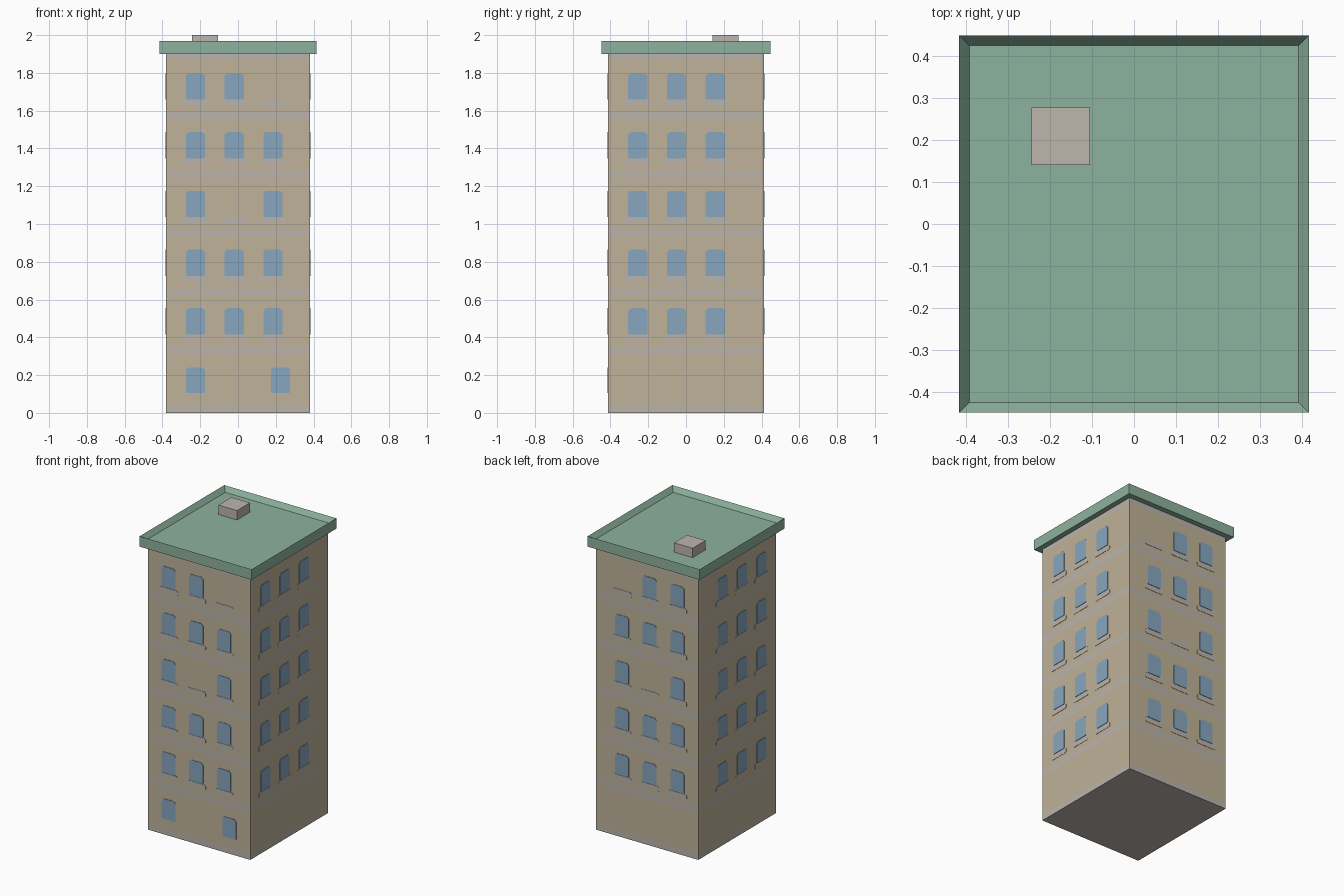
import bpy, bmesh
from mathutils import Matrix, Vector

cube = bpy.data.objects.get("Cube")
if cube:
    bpy.data.objects.remove(cube, do_unlink=True)


def material(name, rgb):
    lin = [((c / 255 + 0.055) / 1.055) ** 2.4 for c in rgb] + [1]
    m = bpy.data.materials.new(name)
    m.use_nodes = True
    m.diffuse_color = lin
    m.node_tree.nodes["Principled BSDF"].inputs["Base Color"].default_value = lin
    return m


TAN = material("tan wall", (191, 178, 152))
GREY = material("pale grey trim", (186, 180, 172))
BLUE = material("blue glass", (135, 166, 190))
GREEN = material("green roof", (141, 178, 158))
VENT = material("warm grey vent", (189, 182, 174))

HALF_X, HALF_Y, WALL_TOP = 0.38, 0.412, 1.9
PITCH, FLOORS, BAND = 0.311, 6, 0.035


def finish(bm, name, mats):
    bmesh.ops.recalc_face_normals(bm, faces=bm.faces)
    mesh = bpy.data.meshes.new(name)
    bm.to_mesh(mesh)
    bm.free()
    for m in mats:
        mesh.materials.append(m)
    ob = bpy.data.objects.new(name, mesh)
    bpy.context.collection.objects.link(ob)
    return ob


def box(lo, hi):
    bm = bmesh.new()
    lo, hi = Vector(lo), Vector(hi)
    size = Matrix.Diagonal((*(hi - lo), 1))
    bmesh.ops.create_cube(bm, size=1, matrix=Matrix.Translation((lo + hi) / 2) @ size)
    return bm


# Walls, cut at each floor line so the trim bands are faces of the block
bm = box((-HALF_X, -HALF_Y, 0), (HALF_X, HALF_Y, WALL_TOP))
bands = [(i * PITCH, i * PITCH + BAND) for i in range(FLOORS)] + [(WALL_TOP - 0.03, WALL_TOP)]
for z in [z for pair in bands for z in pair if 0 < z < WALL_TOP]:
    bmesh.ops.bisect_plane(bm, geom=bm.verts[:] + bm.edges[:] + bm.faces[:],
                           plane_co=(0, 0, z), plane_no=(0, 0, 1))
for f in bm.faces:
    z = f.calc_center_median().z
    f.material_index = int(any(a <= z <= b for a, b in bands))
finish(bm, "walls", [TAN, GREY])

# Roof slab with a raised parapet rim
bm = box((-0.415, -0.448, WALL_TOP), (0.415, 0.448, 1.97))
bm.normal_update()
top = max(bm.faces, key=lambda f: f.calc_center_median().z)
bmesh.ops.inset_region(bm, faces=[top], thickness=0.034)
bmesh.ops.translate(bm, verts=top.verts, vec=(0, 0, -0.033))
finish(bm, "roof", [GREEN])

# Roof vent
finish(box((-0.243, 0.14, 1.93), (-0.105, 0.277, 2)), "roof_vent", [VENT])


def outline(u, z, w, h, top_cut, low_cut):
    """Rectangle with clipped corners, half width w, bottom at z."""
    half = [(w - low_cut, z), (w, z + low_cut), (w, z + h - top_cut), (w - top_cut, z + h)]
    return [(u + a, b) for a, b in half] + [(u - a, b) for a, b in reversed(half)]


def add_plate(bm, points, side, thick=0.003):
    """Thin plate on a wall; side is an axis letter with a sign."""
    axis, sign = side
    def place(u, z, out):
        return (u, sign * (HALF_Y + out), z) if axis == "y" else (sign * (HALF_X + out), u, z)
    inner = [bm.verts.new(place(u, z, -0.002)) for u, z in points]
    outer = [bm.verts.new(place(u, z, thick)) for u, z in points]
    bm.faces.new(outer)
    bm.faces.new(inner[::-1])
    for i in range(len(points)):
        j = (i + 1) % len(points)
        bm.faces.new((inner[i], inner[j], outer[j], outer[i]))


# Windows and sills on all four walls
SIDES = {"front": ("y", -1), "back": ("y", 1), "left": ("x", 1), "right": ("x", -1)}
for name, side in SIDES.items():
    on_end = side[0] == "y"
    columns = (-0.225, -0.02, 0.185) if on_end else (-0.255, -0.05, 0.155)
    blank = {(5, 2), (3, 1)} if on_end else set()
    glass, sills = bmesh.new(), bmesh.new()
    for floor in range(1, FLOORS):
        z = 0.104 + floor * PITCH
        for col, u in enumerate(columns):
            if (floor, col) not in blank:
                add_plate(glass, outline(u, z, 0.051, 0.139, 0.014, 0.005), side)
            add_plate(sills, outline(u, z - 0.036, 0.07, 0.034, 0.01, 0.006), side, 0.002)
    if name == "front":
        for u in (-0.225, 0.225):
            add_plate(glass, outline(u, 0.106, 0.051, 0.134, 0.012, 0.003), side)
    finish(glass, name + "_windows", [BLUE])
    finish(sills, name + "_sills", [GREY])
